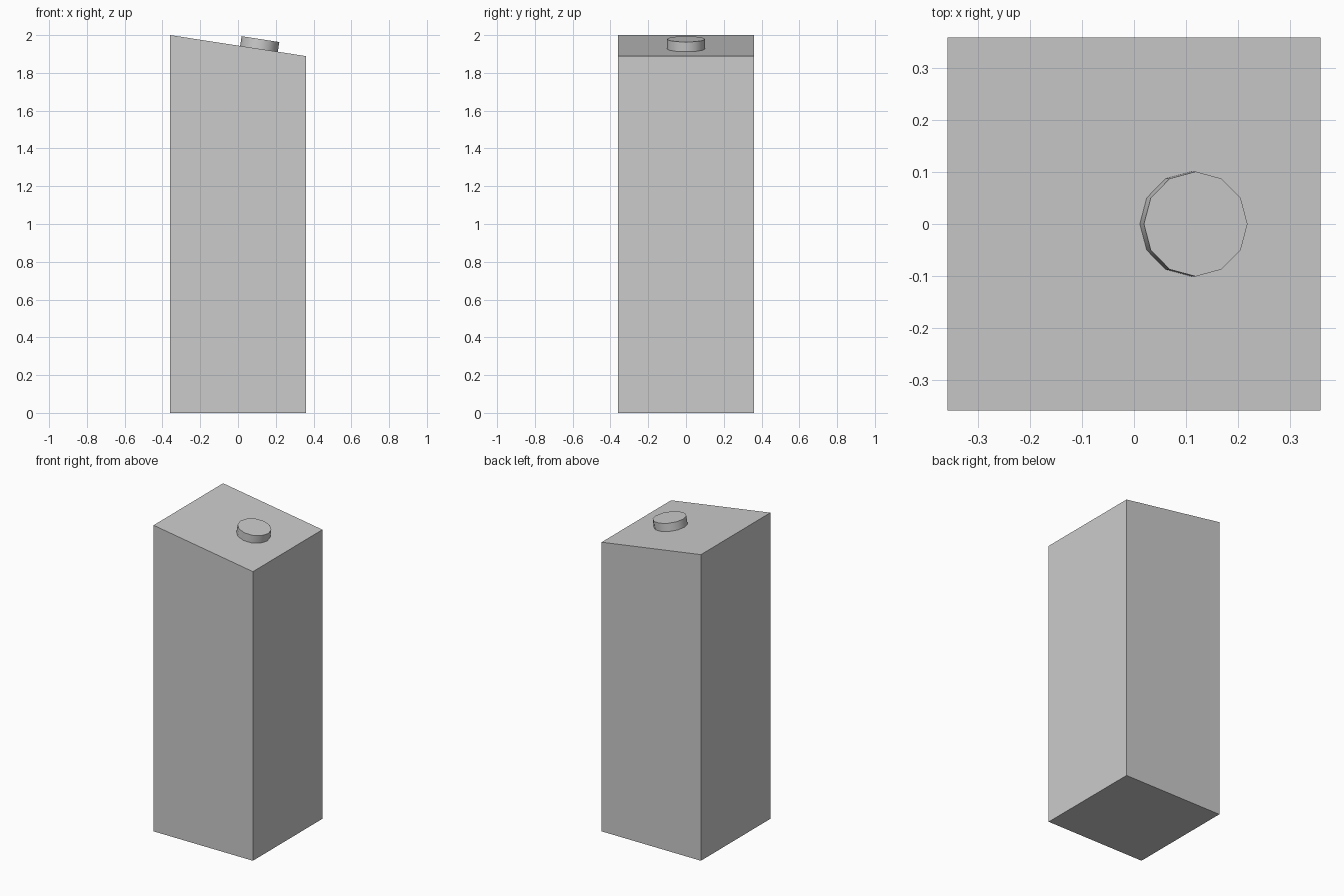
import bpy, math
from mathutils import Vector

if "Cube" in bpy.data.objects:
    bpy.data.objects.remove(bpy.data.objects["Cube"])

HALF, HIGH, LOW = 0.359, 2.0, 1.889
tilt = math.atan2(HIGH - LOW, 2 * HALF)

# Square pillar with its top sloping down towards +x
bpy.ops.mesh.primitive_cube_add(size=2)
pillar = bpy.context.object
pillar.name = "pillar"
for v in pillar.data.vertices:
    top = HIGH if v.co.x < 0 else LOW
    v.co = (v.co.x * HALF, v.co.y * HALF, top if v.co.z > 0 else 0)

# Twelve-sided button resting on the sloping top
radius, height, x = 0.101, 0.052, 0.111
normal = Vector((math.sin(tilt), 0, math.cos(tilt)))
base = Vector((x, 0, (HIGH + LOW) / 2 - x * math.tan(tilt)))
bpy.ops.mesh.primitive_cylinder_add(vertices=12, radius=radius, depth=height,
                                    location=base + normal * height / 2,
                                    rotation=(0, tilt, 0))
button = bpy.context.object
button.name = "button"
bpy.ops.object.shade_smooth_by_angle(angle=math.radians(40))
